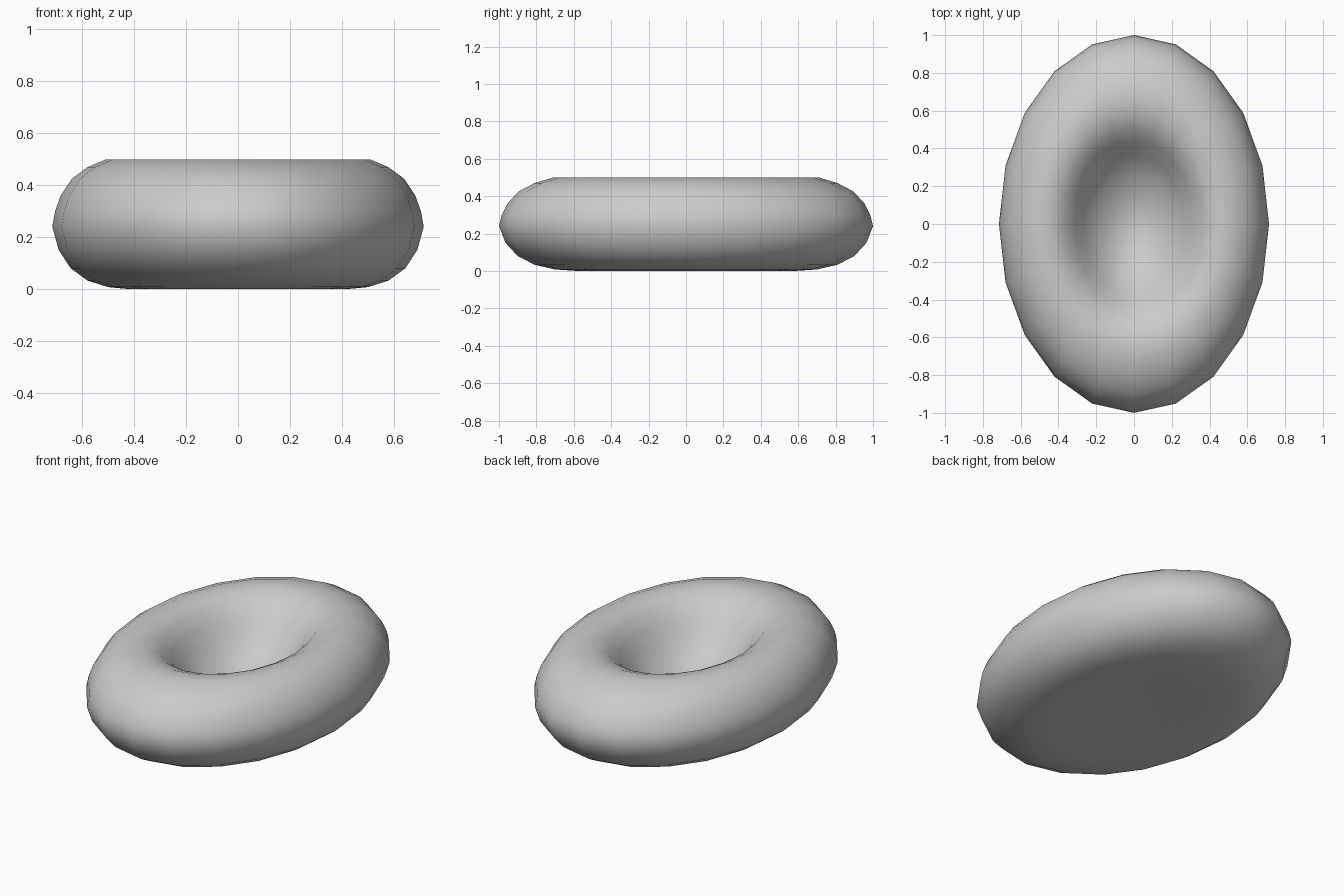
import bpy, bmesh
from math import sin, cos, pi

if "Cube" in bpy.data.objects:
    bpy.data.objects.remove(bpy.data.objects["Cube"])

SIDES = 20
HALF_WIDTH = 0.715

# Cross-section from the underside centre, round the rim, to the dimple centre
PROFILE = [(0.35, 0.015), (0.58, 0.0), (0.70, 0.008), (0.81, 0.033),
           (0.90, 0.08), (0.965, 0.15), (1.0, 0.24), (0.985, 0.30),
           (0.955, 0.36), (0.895, 0.425), (0.81, 0.47), (0.71, 0.5),
           (0.61, 0.495), (0.52, 0.46), (0.44, 0.39), (0.37, 0.31),
           (0.28, 0.23), (0.15, 0.17)]
BOTTOM_Z, DIMPLE_Z = 0.02, 0.13

bm = bmesh.new()
rings = []
for r, z in PROFILE:
    rings.append([bm.verts.new((HALF_WIDTH * r * sin(2 * pi * i / SIDES),
                                r * cos(2 * pi * i / SIDES), z))
                  for i in range(SIDES)])

# Skin between rings
for a, b in zip(rings, rings[1:]):
    for i in range(SIDES):
        j = (i + 1) % SIDES
        bm.faces.new((a[i], a[j], b[j], b[i]))

# Close both ends with fans
for ring, z in ((rings[0], BOTTOM_Z), (rings[-1], DIMPLE_Z)):
    centre = bm.verts.new((0, 0, z))
    for i in range(SIDES):
        bm.faces.new((ring[i], ring[(i + 1) % SIDES], centre))

bmesh.ops.recalc_face_normals(bm, faces=bm.faces)
mesh = bpy.data.meshes.new("dimpled_cushion")
bm.to_mesh(mesh)
bm.free()
mesh.shade_smooth()
cushion = bpy.data.objects.new("dimpled_cushion", mesh)
bpy.context.collection.objects.link(cushion)
